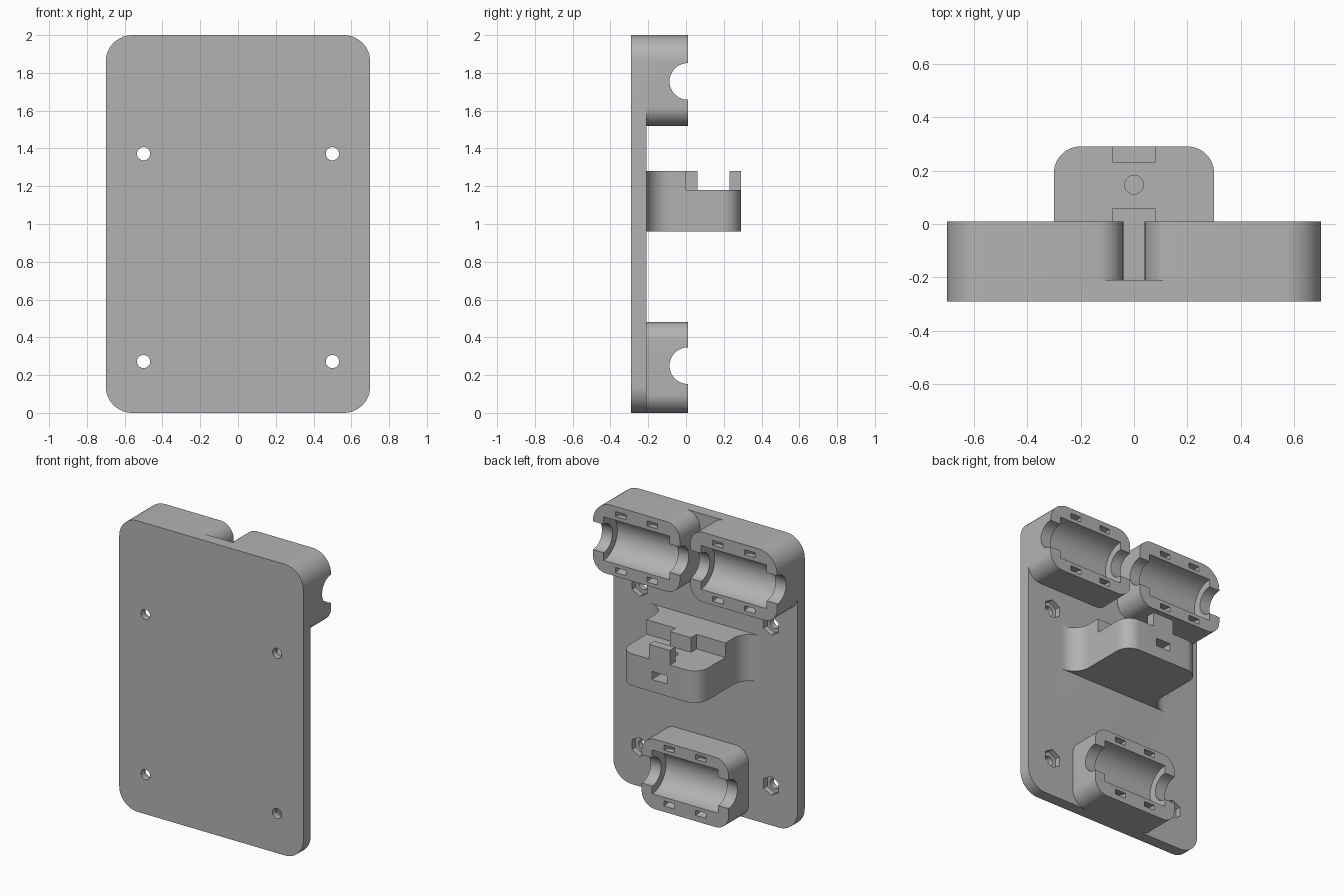
import bpy, bmesh, math
from mathutils import Matrix

if "Cube" in bpy.data.objects:
    bpy.data.objects.remove(bpy.data.objects["Cube"])

grey = bpy.data.materials.new("grey plastic")
grey.diffuse_color = (0.45, 0.45, 0.45, 1)
grey.use_nodes = True
grey.node_tree.nodes["Principled BSDF"].inputs["Base Color"].default_value = grey.diffuse_color
PLATE_FRONT, PLATE_BACK, FACE = -0.29, -0.21, 0.01


def prism(name, pts, lo, hi, axis):
    """Extrude a 2D outline: (x, z) along y, (x, y) along z, or (y, z) along x."""
    place = {"x": lambda a, b, c: (c, a, b), "y": lambda a, b, c: (a, c, b),
             "z": lambda a, b, c: (a, b, c)}[axis]
    bm = bmesh.new()
    face = bm.faces.new([bm.verts.new(place(a, b, lo)) for a, b in pts])
    ext = bmesh.ops.extrude_face_region(bm, geom=[face])
    moved = [v for v in ext["geom"] if isinstance(v, bmesh.types.BMVert)]
    bmesh.ops.translate(bm, verts=moved, vec=place(0, 0, hi - lo))
    bmesh.ops.recalc_face_normals(bm, faces=bm.faces)
    me = bpy.data.meshes.new(name)
    bm.to_mesh(me)
    bm.free()
    ob = bpy.data.objects.new(name, me)
    bpy.context.collection.objects.link(ob)
    me.materials.append(grey)
    return ob


def arc(cx, cy, r, a0, a1, n=12):
    return [(cx + r * math.cos(math.radians(a0 + (a1 - a0) * i / n)),
             cy + r * math.sin(math.radians(a0 + (a1 - a0) * i / n))) for i in range(n + 1)]


def circle(cx, cy, r, n=48, turn=0):
    return arc(cx, cy, r, turn, turn + 360, n)[:-1]


def rect(x0, x1, y0, y1):
    return [(x0, y0), (x1, y0), (x1, y1), (x0, y1)]


def rounded(x0, x1, z0, z1, radii):
    """Radii run: low left, low right, top right, top left."""
    a, b, c, d = radii
    return (arc(x0 + a, z0 + a, a, 180, 270) + arc(x1 - b, z0 + b, b, 270, 360)
            + arc(x1 - c, z1 - c, c, 0, 90) + arc(x0 + d, z1 - d, d, 90, 180))


def boolean(ob, tool, op="DIFFERENCE"):
    mod = ob.modifiers.new("bool", "BOOLEAN")
    mod.object, mod.operation, mod.solver = tool, op, "EXACT"
    bpy.context.view_layer.objects.active = ob
    bpy.ops.object.modifier_apply(modifier=mod.name)
    bpy.data.objects.remove(tool)


# Back plate with four screw holes and hexagonal nut pockets
plate = prism("back_plate", rounded(-0.7, 0.7, 0, 2, [0.14] * 4), PLATE_FRONT, PLATE_BACK, "y")
for x in (-0.5, 0.5):
    for z in (0.272, 1.372):
        boolean(plate, prism("hole", circle(x, z, 0.035, 32), -0.4, 0, "y"))
        boolean(plate, prism("nut", circle(x, z, 0.066, 6, 30), -0.25, 0, "y"))


# Bearing holders: rod opening, bearing pocket and ring slots for ties
def holder(name, cx, z0, radii):
    cz = z0 + 0.24
    ob = prism(name, rounded(cx - 0.33, cx + 0.33, z0, z0 + 0.48, radii), PLATE_BACK, FACE, "y")
    rod_z = cz - 0.005 if z0 > 1 else cz + 0.01
    boolean(ob, prism("rod", circle(FACE, rod_z, 0.097), cx - 0.5, cx + 0.5, "x"))
    boolean(ob, prism("bearing", circle(FACE, rod_z, 0.15), cx - 0.25, cx + 0.25, "x"))
    for dx in (-0.12, 0.12):
        lo, hi = cx + dx - 0.04, cx + dx + 0.04
        ring = prism("ring", circle(FACE, rod_z, 0.21), lo, hi, "x")
        boolean(ring, prism("core", circle(FACE, rod_z, 0.175), lo - 0.1, hi + 0.1, "x"))
        boolean(ob, ring)
    return ob


parts = [
    holder("upper_bearing_holder_left", -0.37, 1.52, [0.1, 0.1, 0.1, 0.14]),
    holder("upper_bearing_holder_right", 0.37, 1.52, [0.1, 0.1, 0.14, 0.1]),
    holder("lower_bearing_holder", 0, 0, [0.1] * 4),
]

# Belt clamp: flared root, rounded outer corners, lowered shelf with two tabs
R = 0.12
half = arc(0.3 + R, PLATE_BACK + R, R, 270, 180) + arc(0.2, 0.19, 0.1, 0, 90)
outline = half + [(-x, y) for x, y in reversed(half)]
clamp = prism("belt_clamp", outline, 0.96, 1.28, "z")
for pts in (rect(-0.5, -0.08, 0, 0.4), rect(0.08, 0.5, 0, 0.4), rect(-0.2, 0.2, 0.06, 0.23)):
    boolean(clamp, prism("shelf_cut", pts, 1.18, 1.4, "z"))
# Clamp screw hole and the nut slot it meets
boolean(clamp, prism("screw", circle(0, 0.147, 0.035, 32), 1.08, 1.4, "z"))
boolean(clamp, prism("nut_slot", rect(-0.057, 0.057, 1.045, 1.1), 0.085, 0.4, "y"))
parts.append(clamp)

# Fuse everything into one printed part and shade it
for p in parts:
    boolean(plate, p, "UNION")
plate.name = "carriage"
bpy.ops.object.select_all(action="DESELECT")
plate.select_set(True)
bpy.context.view_layer.objects.active = plate
bpy.ops.object.shade_smooth_by_angle(angle=math.radians(30))
